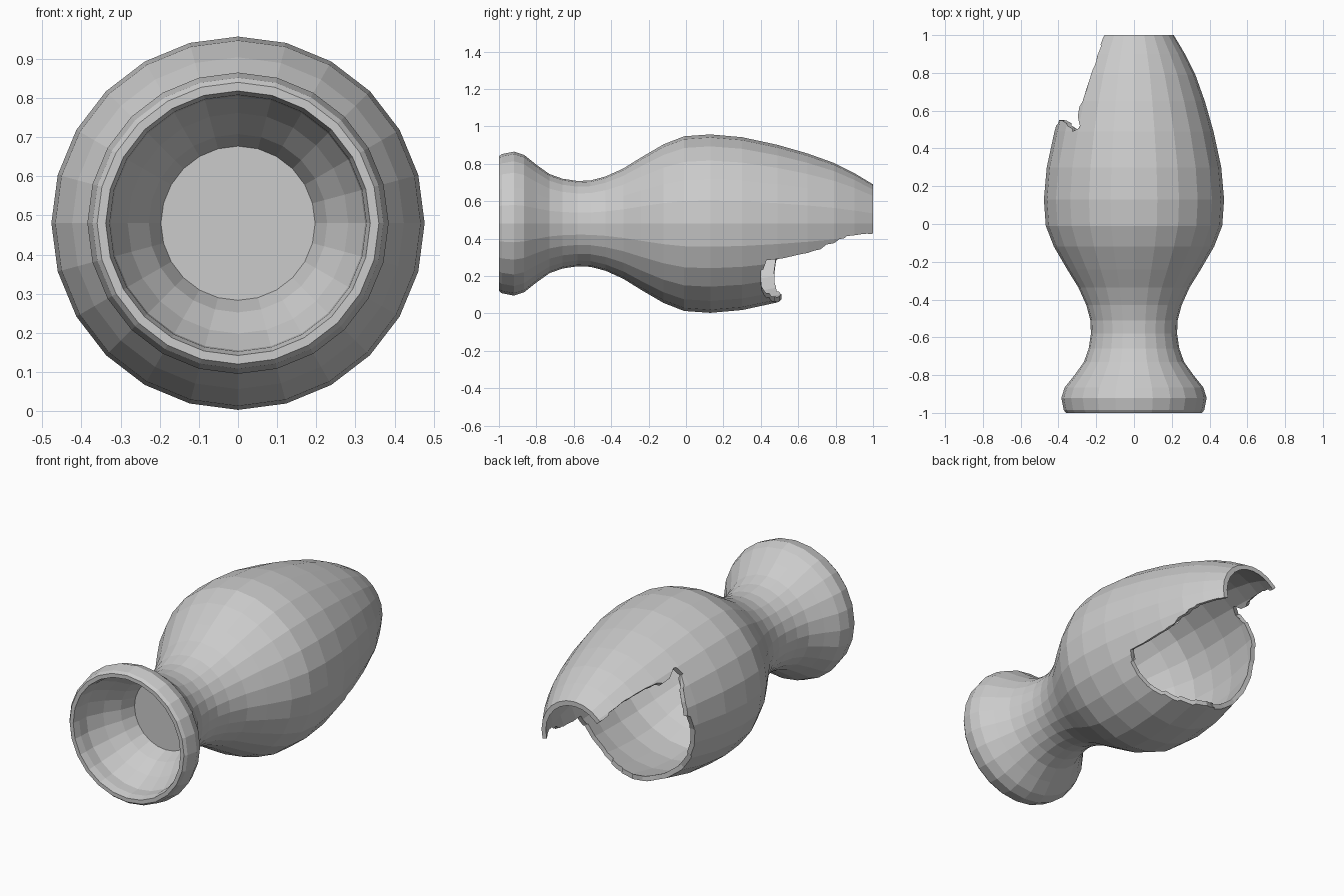
import bpy, bmesh, math, random

if "Cube" in bpy.data.objects:
    bpy.data.objects.remove(bpy.data.objects["Cube"])

random.seed(4)
AXIS_Z, SIDES = 0.48, 24


def polar(deg, y, r):
    a = math.radians(deg)
    return (r * math.cos(a), y, AXIS_Z + r * math.sin(a))


def make_object(name, bm):
    bmesh.ops.recalc_face_normals(bm, faces=bm.faces)
    mesh = bpy.data.meshes.new(name)
    bm.to_mesh(mesh)
    bm.free()
    obj = bpy.data.objects.new(name, mesh)
    bpy.context.collection.objects.link(obj)
    return obj


def revolve(name, profile):
    """Turn a (radius, y) profile around the lying axis, capping both ends."""
    bm = bmesh.new()
    rings = [[bm.verts.new(polar(360 * i / SIDES, y, r)) for i in range(SIDES)]
             for r, y in profile]
    for a, b in zip(rings, rings[1:]):
        for i in range(SIDES):
            j = (i + 1) % SIDES
            bm.faces.new((a[i], a[j], b[j], b[i]))
    bm.faces.new(rings[0])
    bm.faces.new(rings[-1])
    return make_object(name, bm)


# Vase lying on its side: outer wall from lip to foot
body = [(0.21, 1.0), (0.27, 0.9), (0.325, 0.79), (0.375, 0.65), (0.421, 0.49),
        (0.462, 0.30), (0.477, 0.13), (0.467, -0.01), (0.424, -0.12),
        (0.354, -0.24), (0.295, -0.335), (0.252, -0.43), (0.231, -0.51),
        (0.228, -0.58)]
foot = [(0.24, -0.66), (0.265, -0.73), (0.315, -0.80), (0.367, -0.865),
        (0.385, -0.92), (0.372, -0.985), (0.36, -1.0)]
# Inner bowl, and the hollow under the foot closed by a disc
bowl = [(r - 0.027, y) for r, y in reversed(body)]
hollow = [(0.338, -1.0), (0.328, -0.96), (0.325, -0.90), (0.282, -0.81),
          (0.228, -0.73), (0.197, -0.65)]
vase = revolve("broken_vase", bowl + body + foot + hollow)

# Broken opening: side edges as (y, left angle, right angle), then the low edge
rows = [(1.1, 139, 346), (0.98, 139, 346), (0.94, 136, 347), (0.86, 133, 346),
        (0.82, 134, 345), (0.75, 135, 341), (0.68, 137, 337), (0.62, 140, 334)]
low = [(134, 0.52), (141, 0.49), (149, 0.52), (160, 0.545), (171, 0.55),
       (183, 0.515), (196, 0.50), (207, 0.49), (222, 0.47), (236, 0.475),
       (248, 0.485), (258, 0.51), (268, 0.50), (280, 0.475), (292, 0.445),
       (303, 0.41), (315, 0.40), (325, 0.40), (333, 0.43)]
cols = len(low)
grid = []
for y, left, right in rows:
    left += random.uniform(-1, 1)
    right += random.uniform(-1, 1)
    grid.append([(left + (right - left) * k / (cols - 1), y) for k in range(cols)])
grid.append(low)

bm = bmesh.new()
inner, outer = [[[bm.verts.new(polar(a, y, r)) for a, y in row] for row in grid]
                for r in (0.08, 0.7)]
last = len(grid) - 1
for layer in (inner, outer):
    for r in range(last):
        for c in range(cols - 1):
            bm.faces.new((layer[r][c], layer[r][c + 1],
                          layer[r + 1][c + 1], layer[r + 1][c]))
border = ([(0, c) for c in range(cols)] + [(r, cols - 1) for r in range(1, last)]
          + [(last, c) for c in reversed(range(cols))]
          + [(r, 0) for r in range(last - 1, 0, -1)])
for (r0, c0), (r1, c1) in zip(border, border[1:] + border[:1]):
    bm.faces.new((inner[r0][c0], inner[r1][c1], outer[r1][c1], outer[r0][c0]))
cutter = make_object("break_cutter", bm)
cutter.hide_render = True
cutter.display_type = 'WIRE'

# Cut the break, bake it and drop the cutter
mod = vase.modifiers.new("break", 'BOOLEAN')
mod.operation = 'DIFFERENCE'
mod.solver = 'EXACT'
mod.object = cutter
bpy.context.view_layer.objects.active = vase
vase.select_set(True)
bpy.ops.object.modifier_apply(modifier=mod.name)
bpy.data.objects.remove(cutter)
